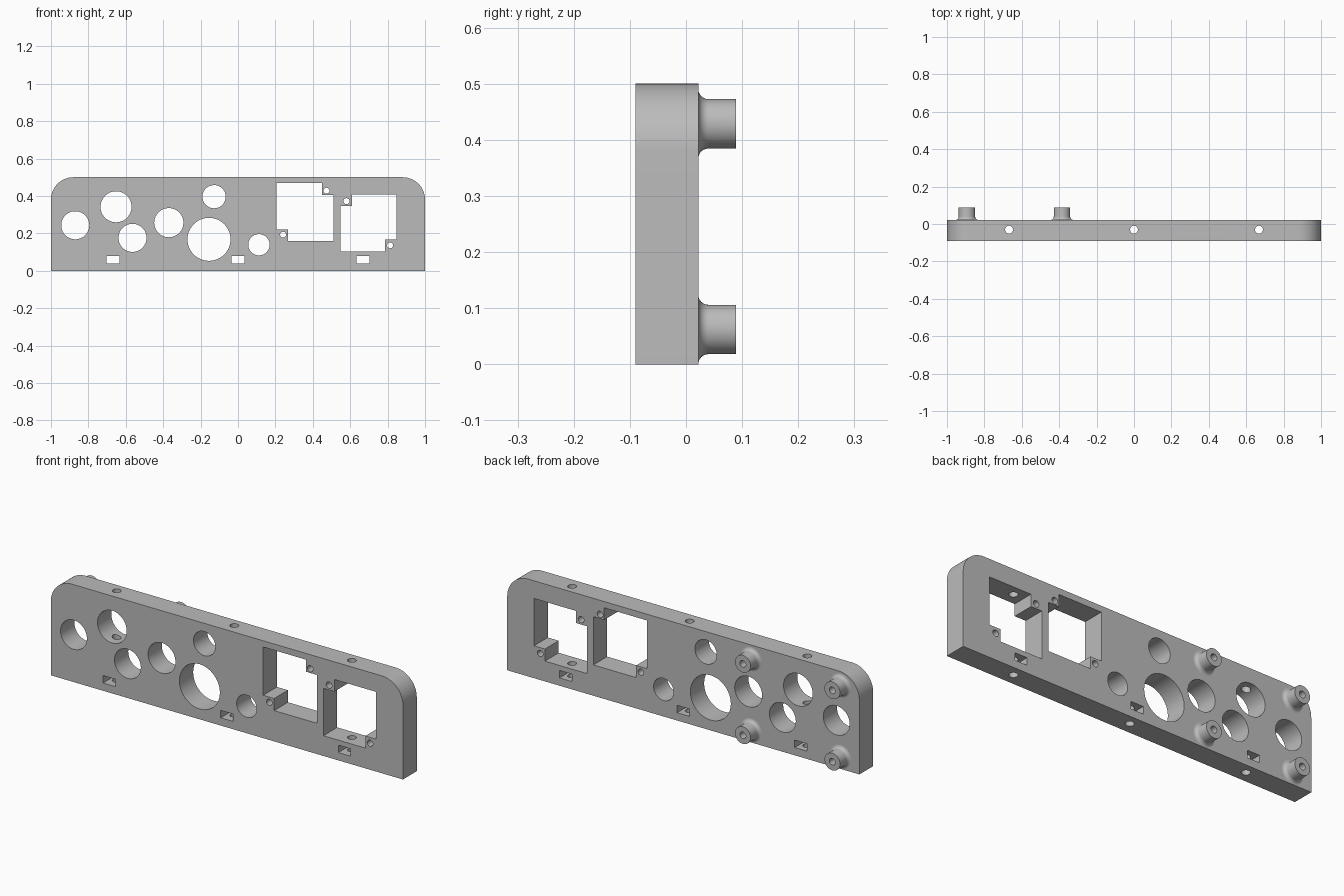
import bpy, bmesh
from math import pi, sin, cos, radians
from mathutils import Matrix

if "Cube" in bpy.data.objects:
    bpy.data.objects.remove(bpy.data.objects["Cube"], do_unlink=True)

FRONT, BACK, HEIGHT, CORNER = -0.09, 0.022, 0.5, 0.12

grey = bpy.data.materials.new("plain grey")
grey.use_nodes = True
grey.diffuse_color = (0.5, 0.5, 0.5, 1)
grey.node_tree.nodes["Principled BSDF"].inputs["Base Color"].default_value = (0.5, 0.5, 0.5, 1)


def make_object(name, bm):
    bmesh.ops.recalc_face_normals(bm, faces=bm.faces)
    mesh = bpy.data.meshes.new(name)
    bm.to_mesh(mesh)
    bm.free()
    obj = bpy.data.objects.new(name, mesh)
    bpy.context.collection.objects.link(obj)
    mesh.materials.append(grey)
    return obj


def prism(name, outline, y0, y1):
    """Extrude an x-z outline from y0 to y1."""
    bm = bmesh.new()
    face = bm.faces.new([bm.verts.new((x, y0, z)) for x, z in outline])
    out = bmesh.ops.extrude_face_region(bm, geom=[face])
    moved = [v for v in out["geom"] if isinstance(v, bmesh.types.BMVert)]
    bmesh.ops.translate(bm, verts=moved, vec=(0, y1 - y0, 0))
    return make_object(name, bm)


def arc(cx, cz, r, start, end, steps):
    angles = [start + (end - start) * i / steps for i in range(steps + 1)]
    return [(cx + r * cos(a), cz + r * sin(a)) for a in angles]


def smooth(obj):
    bpy.ops.object.select_all(action="DESELECT")
    obj.select_set(True)
    bpy.context.view_layer.objects.active = obj
    bpy.ops.object.shade_smooth_by_angle(angle=radians(30))


def cut(target, cutter):
    cutter.hide_render = True
    mod = target.modifiers.new("cut", "BOOLEAN")
    mod.operation, mod.solver, mod.object = "DIFFERENCE", "EXACT", cutter
    bpy.context.view_layer.objects.active = target
    bpy.ops.object.modifier_apply(modifier=mod.name)
    bpy.data.objects.remove(cutter, do_unlink=True)


def cut_outline(outline, y0=-0.2, y1=0.2):
    cut(panel, prism("cutter", outline, y0, y1))


def cut_round(x, z, r, y0=-0.2):
    cut_outline(arc(x, z, r, 0, 2 * pi, 48)[:-1], y0)


# Panel with rounded upper corners
inner, shoulder = 1 - CORNER, HEIGHT - CORNER
panel = prism("panel", [(-1, 0), (1, 0)]
              + arc(inner, shoulder, CORNER, 0, pi / 2, 20)
              + arc(-inner, shoulder, CORNER, pi / 2, pi, 20), FRONT, BACK)

# Round control openings: x, z, radius
for x, z, r in [(-0.87, 0.243, 0.075), (-0.652, 0.342, 0.083), (-0.564, 0.176, 0.075),
                (-0.37, 0.257, 0.078), (-0.128, 0.396, 0.062), (-0.155, 0.168, 0.115),
                (0.112, 0.139, 0.057)]:
    cut_round(x, z, r)

# Square openings with two opposite notched corners, each with a screw hole
N = 0.062
x0, x1, z0, z1 = 0.206, 0.511, 0.158, 0.468
cut_outline([(x0 + N, z0), (x1, z0), (x1, z1 - N), (x1 - N, z1 - N),
             (x1 - N, z1), (x0, z1), (x0, z0 + N), (x0 + N, z0 + N)])
x0, x1, z0, z1 = 0.548, 0.848, 0.104, 0.409
cut_outline([(x0, z0), (x1 - N, z0), (x1 - N, z0 + N), (x1, z0 + N),
             (x1, z1), (x0 + N, z1), (x0 + N, z1 - N), (x0, z1 - N)])
for x, z in [(0.473, 0.428), (0.241, 0.193), (0.58, 0.372), (0.813, 0.136)]:
    cut_round(x, z, 0.016)

# Nut slots and the vertical bolt holes that pass through them
for x in (-0.668, 0, 0.668):
    cut_outline([(x - 0.035, 0.04), (x + 0.035, 0.04), (x + 0.035, 0.078), (x - 0.035, 0.078)])
    bm = bmesh.new()
    bmesh.ops.create_cone(bm, cap_ends=True, segments=32, radius1=0.021, radius2=0.021, depth=0.8,
                          matrix=Matrix.Translation((x, -0.03, HEIGHT / 2)))
    cut(panel, make_object("cutter", bm))

# Hollow rear bosses with a flared foot
TIP, BORE, RADIUS, FLARE = 0.089, 0.017, 0.044, 0.018
profile = [(BORE, BACK), (BORE, TIP), (RADIUS, TIP)]
profile += arc(RADIUS + FLARE, BACK + FLARE, FLARE, pi, 1.5 * pi, 10)
for side, x in (("right", -0.893), ("inner", -0.385)):
    for level, z in (("lower", 0.062), ("upper", 0.4285)):
        cut_round(x, z, BORE, -0.01)
        bm = bmesh.new()
        verts = [bm.verts.new((r, y, 0)) for r, y in profile]
        edges = [bm.edges.new(pair) for pair in zip(verts, verts[1:])]
        bmesh.ops.spin(bm, geom=verts + edges, cent=(0, 0, 0), axis=(0, 1, 0),
                       angle=2 * pi, steps=48, use_merge=False)
        bmesh.ops.remove_doubles(bm, verts=bm.verts, dist=0.0001)
        boss = make_object(f"{level}_{side}_boss", bm)
        # The open foot sits on the panel, so orient the faces from the tip ring
        tip = max(boss.data.polygons, key=lambda p: p.center.y)
        if tip.normal.y < 0:
            boss.data.flip_normals()
        boss.location = (x, 0, z)
        smooth(boss)

smooth(panel)
